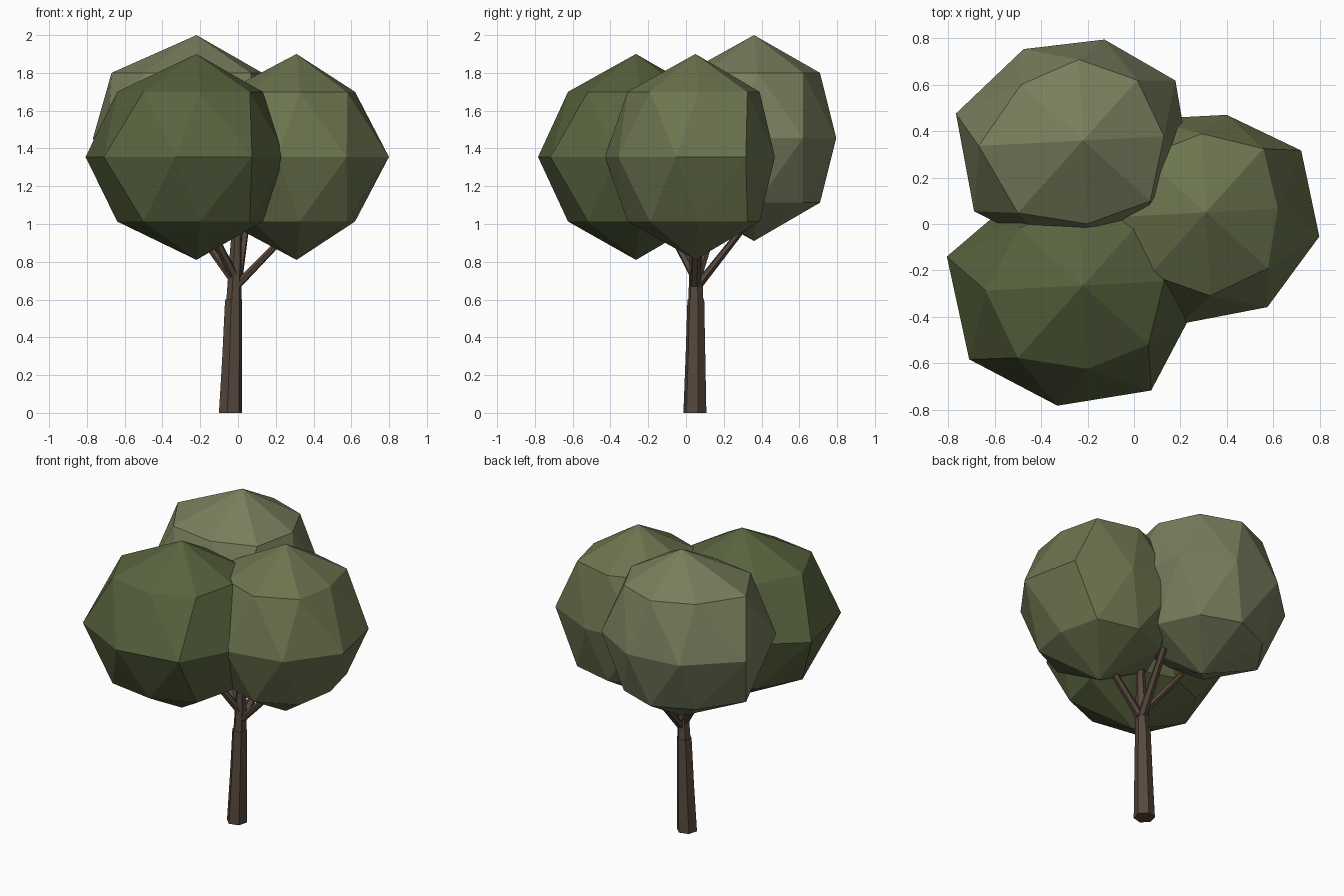
import bpy, bmesh
from math import cos, sin, radians, pi
from mathutils import Vector

if "Cube" in bpy.data.objects:
    bpy.data.objects.remove(bpy.data.objects["Cube"])


def material(name, rgb):
    m = bpy.data.materials.new(name)
    m.diffuse_color = (*rgb, 1)
    m.use_nodes = True
    m.node_tree.nodes["Principled BSDF"].inputs["Base Color"].default_value = m.diffuse_color
    return m


def finish(name, bm, mat):
    bmesh.ops.recalc_face_normals(bm, faces=bm.faces)
    me = bpy.data.meshes.new(name)
    bm.to_mesh(me)
    bm.free()
    me.materials.append(mat)
    ob = bpy.data.objects.new(name, me)
    bpy.context.collection.objects.link(ob)


def limb(name, path, radii, mat, sides=6):
    """Capped faceted tube through the path points, with horizontal sections."""
    bm = bmesh.new()
    rings = []
    for p, r in zip(path, radii):
        rings.append([bm.verts.new((p[0] + r * cos(2 * pi * i / sides + 0.26),
                                    p[1] + r * sin(2 * pi * i / sides + 0.26), p[2]))
                      for i in range(sides)])
    for a, b in zip(rings, rings[1:]):
        for i in range(sides):
            j = (i + 1) % sides
            bm.faces.new((a[i], a[j], b[j], b[i]))
    bm.faces.new(rings[0][::-1])
    bm.faces.new(rings[-1])
    finish(name, bm, mat)


def crown(name, centre, equator, ring, mat):
    """Faceted leaf ball: two poles, two 8-point rings and an 8-point equator."""
    bm = bmesh.new()
    c = Vector(centre)
    pts = [(0, 0, 0.545), (0, 0, -0.545)]
    for i in range(8):
        a, b = radians(-12 + 45 * i), radians(3 + 45 * i)
        pts.append((equator[i] * cos(a), equator[i] * sin(a), 0))
        for z in (0.345, -0.342):
            pts.append((ring[i] * cos(b), ring[i] * sin(b), z))
    for p in pts:
        bm.verts.new(c + Vector(p))
    bmesh.ops.convex_hull(bm, input=bm.verts[:])
    finish(name, bm, mat)


bark = material("bark", (0.095, 0.066, 0.046))
dark_leaf = material("dark_leaf", (0.098, 0.125, 0.049))
mid_leaf = material("mid_leaf", (0.15, 0.175, 0.077))
light_leaf = material("light_leaf", (0.19, 0.21, 0.11))

# Trunk, with a small step where the upper length begins
limb("trunk",
     [(-0.04, 0.047, 0), (-0.031, 0.05, 0.3), (-0.024, 0.052, 0.6),
      (-0.022, 0.052, 0.6), (-0.014, 0.052, 0.8), (-0.005, 0.05, 1.02)],
     [0.063, 0.054, 0.046, 0.041, 0.034, 0.025], bark)

# Branches reaching into the leaves
branches = {
    "right_branch": ((-0.01, 0.05, 0.67), (0.30, 0.06, 0.99)),
    "back_branch": ((-0.01, 0.06, 0.67), (0.04, 0.32, 1.0)),
    "left_branch": ((-0.02, 0.05, 0.70), (-0.24, 0.15, 1.0)),
    "front_branch": ((-0.02, 0.05, 0.72), (-0.16, -0.10, 1.0)),
}
for name, (start, end) in branches.items():
    limb(name, [start, end], [0.03, 0.022], bark)

# Leaf balls; radii run anticlockwise from the +x side
crown("front_leaves", (-0.22, -0.265, 1.355),
      [0.49, 0.48, 0.46, 0.48, 0.60, 0.585, 0.53, 0.54],
      [0.35, 0.36, 0.35, 0.37, 0.42, 0.42, 0.36, 0.38], dark_leaf)
crown("right_leaves", (0.31, 0.05, 1.355),
      [0.50, 0.49, 0.43, 0.48, 0.50, 0.50, 0.49, 0.487],
      [0.31, 0.37, 0.34, 0.36, 0.38, 0.36, 0.36, 0.36], mid_leaf)
crown("back_leaves", (-0.22, 0.36, 1.455),
      [0.47, 0.475, 0.445, 0.47, 0.56, 0.56, 0.50, 0.49],
      [0.35, 0.35, 0.35, 0.36, 0.45, 0.42, 0.36, 0.39], light_leaf)
